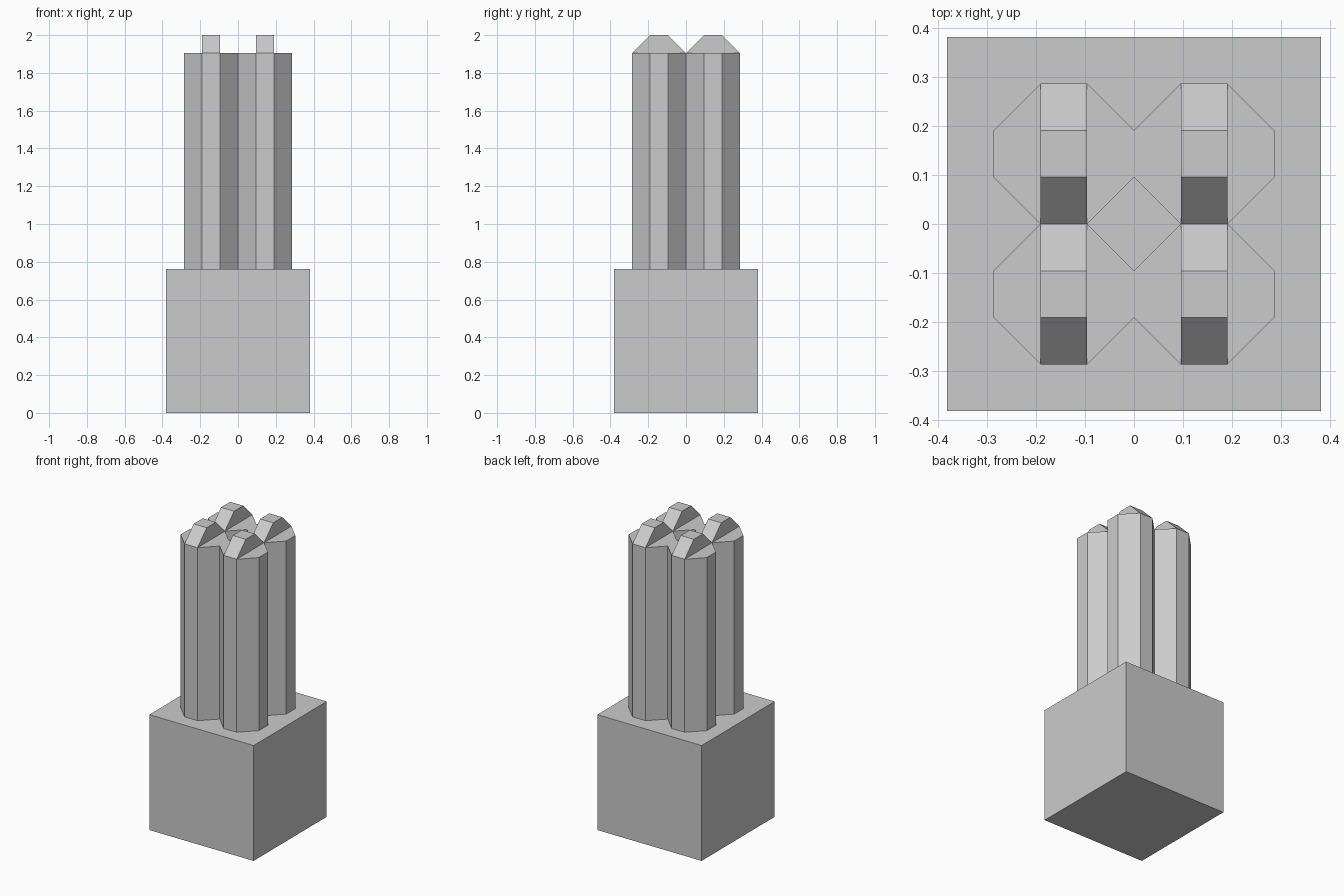
import bpy, bmesh
from mathutils import Vector

if "Cube" in bpy.data.objects:
    bpy.data.objects.remove(bpy.data.objects["Cube"])

U = 2 / 21  # modelling grid: the whole model is 21 units tall


def prism(name, profile, direction):
    """Closed prism: a flat profile (in grid units) extruded along direction."""
    bm = bmesh.new()
    face = bm.faces.new([bm.verts.new(Vector(p) * U) for p in profile])
    ext = bmesh.ops.extrude_face_region(bm, geom=[face], use_keep_orig=True)
    moved = [g for g in ext["geom"] if isinstance(g, bmesh.types.BMVert)]
    bmesh.ops.translate(bm, vec=Vector(direction) * U, verts=moved)
    bmesh.ops.recalc_face_normals(bm, faces=bm.faces)
    mesh = bpy.data.meshes.new(name)
    bm.to_mesh(mesh)
    bm.free()
    obj = bpy.data.objects.new(name, mesh)
    bpy.context.collection.objects.link(obj)
    return obj


# Cube base
prism("base", [(-4, -4, 0), (4, -4, 0), (4, 4, 0), (-4, 4, 0)], (0, 0, 8))

# Four octagonal columns, each capped by a ridge sloped at front and back
octagon = [(1.5, -.5), (1.5, .5), (.5, 1.5), (-.5, 1.5),
           (-1.5, .5), (-1.5, -.5), (-.5, -1.5), (.5, -1.5)]
ridge = [(-1.5, 20), (1.5, 20), (.5, 21), (-.5, 21)]

for side, cx in (("left", -1.5), ("right", 1.5)):
    for end, cy in (("front", -1.5), ("back", 1.5)):
        prism(f"{end}_{side}_column",
              [(cx + x, cy + y, 8) for x, y in octagon], (0, 0, 12))
        prism(f"{end}_{side}_ridge",
              [(cx - .5, cy + y, z) for y, z in ridge], (1, 0, 0))
